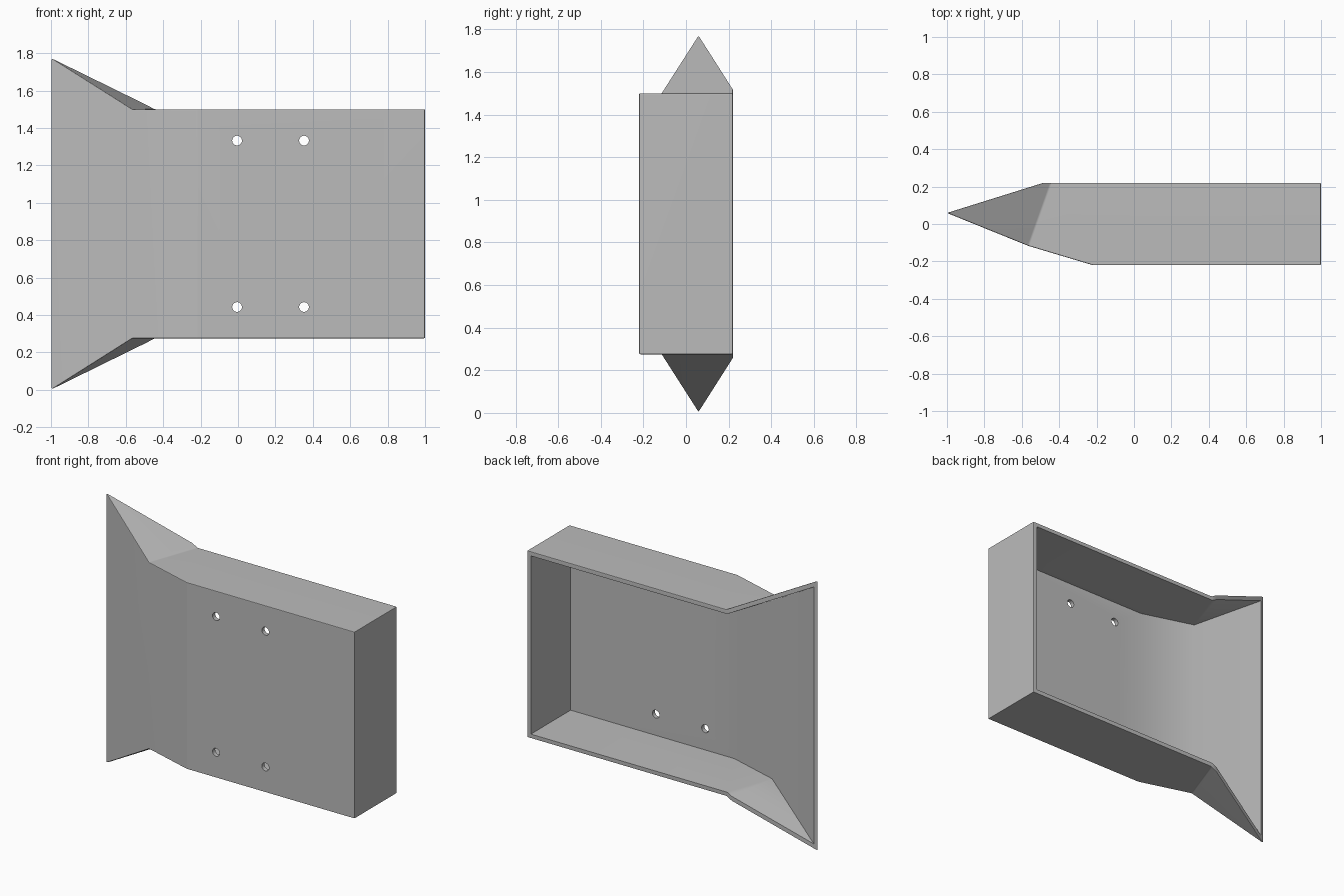
import bpy, bmesh
from math import radians
from mathutils import Vector, Matrix

cube = bpy.data.objects.get("Cube")
if cube:
    bpy.data.objects.remove(cube)

MID_Z = 0.8875       # the shell is mirrored above and below this height
WALL = 0.028

grey = bpy.data.materials.new("plain grey")
grey.use_nodes = True
colour = (0.5, 0.5, 0.5, 1)
grey.diffuse_color = colour
grey.node_tree.nodes["Principled BSDF"].inputs["Base Color"].default_value = colour

# Upper outer corners of the shell, with heights measured from the mid plane
half = 0.6125
outer = {
    "end_front": Vector((1, -0.22, half)),
    "bend": Vector((-0.22, -0.22, half)),
    "neck": Vector((-0.565, -0.117, half)),
    "tip": Vector((-1, 0.059, MID_Z)),
    "neck_back": Vector((-0.445, 0.22, half)),
    "end_back": Vector((1, 0.22, half)),
}


def plane(normal, point, inset=0.0):
    n = Vector(normal).normalized()
    return n, n.dot(point) - inset


def wall_plane(a, b, inset):
    d = outer[b] - outer[a]
    return plane((-d.y, d.x, 0), outer[a], -inset) if d.x > 0 else \
        plane((d.y * -1, d.x, 0), outer[a], inset)


def meet(*planes):
    m = Matrix([p[0] for p in planes])
    return m.inverted() @ Vector([p[1] for p in planes])


# Planes of the walls, moved inwards, and of the open back rim
roof = plane((0, 0, 1), outer["neck"], WALL)
front = plane((0, -1, 0), outer["bend"], WALL)
end = plane((1, 0, 0), outer["end_back"], WALL)
slope = wall_plane("bend", "neck", WALL)
wing = wall_plane("neck", "tip", WALL * 0.6)
flare_normal = (outer["neck_back"] - outer["neck"]).cross(outer["tip"] - outer["neck"])
flare_outer = plane(flare_normal, outer["neck"])
flare = plane(flare_normal, outer["neck"], WALL)
back = plane((0, 1, 0), outer["end_back"])
slant = plane((-0.161, 0.515, 0), outer["tip"])
outer["rim_turn"] = meet(flare_outer, back, slant)

inner = {
    "end_front": meet(roof, front, end),
    "bend": meet(roof, front, slope),
    "neck": meet(roof, slope, flare),
    "tip": meet(flare, wing, slant),
    "neck_back": meet(roof, flare, back),
    "end_back": meet(roof, end, back),
    "rim_turn": meet(flare, back, slant),
}

# Shell: outer and inner skins joined by the rim
bm = bmesh.new()
v = {}
for layer, points in (("out", outer), ("in", inner)):
    for side in (1, -1):
        for name, p in points.items():
            v[layer, side, name] = bm.verts.new((p.x, p.y, MID_Z + side * p.z))

wall_line = ["end_back", "end_front", "bend", "neck", "tip"]
rim_line = ["end_back", "neck_back", "rim_turn", "tip"]
for layer in ("out", "in"):
    for side in (1, -1):
        for names in (["end_front", "bend", "neck", "neck_back", "end_back"],
                      ["neck", "tip", "rim_turn", "neck_back"]):
            bm.faces.new([v[layer, side, n] for n in names])
    for a, b in zip(wall_line, wall_line[1:]):
        bm.faces.new([v[layer, 1, a], v[layer, 1, b], v[layer, -1, b], v[layer, -1, a]])
for side in (1, -1):
    for a, b in zip(rim_line, rim_line[1:]):
        bm.faces.new([v["out", side, a], v["out", side, b], v["in", side, b], v["in", side, a]])
for n in ("end_back", "tip"):
    bm.faces.new([v["out", 1, n], v["out", -1, n], v["in", -1, n], v["in", 1, n]])
bmesh.ops.recalc_face_normals(bm, faces=bm.faces)

# Soften the outer edges
outside = {vert for key, vert in v.items() if key[0] == "out"}
edges = [e for e in bm.edges if e.calc_face_angle(0) > radians(10)
         and all(p in outside for p in e.verts)]
bmesh.ops.bevel(bm, geom=edges, offset=0.006, segments=2, profile=0.5,
                affect="EDGES", clamp_overlap=True)
mesh = bpy.data.meshes.new("bracket_shell")
bm.to_mesh(mesh)
bm.free()
mesh.materials.append(grey)
shell = bpy.data.objects.new("bracket_shell", mesh)
bpy.context.collection.objects.link(shell)

# Four screw holes through the front wall
bm = bmesh.new()
for x in (-0.005, 0.353):
    for side in (1, -1):
        place = Matrix.Translation((x, -0.22, MID_Z + side * 0.445)) @ Matrix.Rotation(radians(90), 4, "X")
        bmesh.ops.create_cone(bm, cap_ends=True, segments=32, radius1=0.026,
                              radius2=0.026, depth=0.2, matrix=place)
cutter_mesh = bpy.data.meshes.new("hole_cutter")
bm.to_mesh(cutter_mesh)
bm.free()
cutter_mesh.materials.append(grey)
cutter = bpy.data.objects.new("hole_cutter", cutter_mesh)
cutter.hide_render = True
bpy.context.collection.objects.link(cutter)

bpy.ops.object.select_all(action="DESELECT")
shell.select_set(True)
bpy.context.view_layer.objects.active = shell
cut = shell.modifiers.new("holes", "BOOLEAN")
cut.operation = "DIFFERENCE"
cut.solver = "EXACT"
cut.object = cutter
bpy.ops.object.modifier_apply(modifier=cut.name)
bpy.data.objects.remove(cutter)

# Smooth rounded edges, flat walls
bpy.ops.object.shade_smooth_by_angle(angle=radians(32))
weighted = shell.modifiers.new("flat_walls", "WEIGHTED_NORMAL")
weighted.keep_sharp = True
